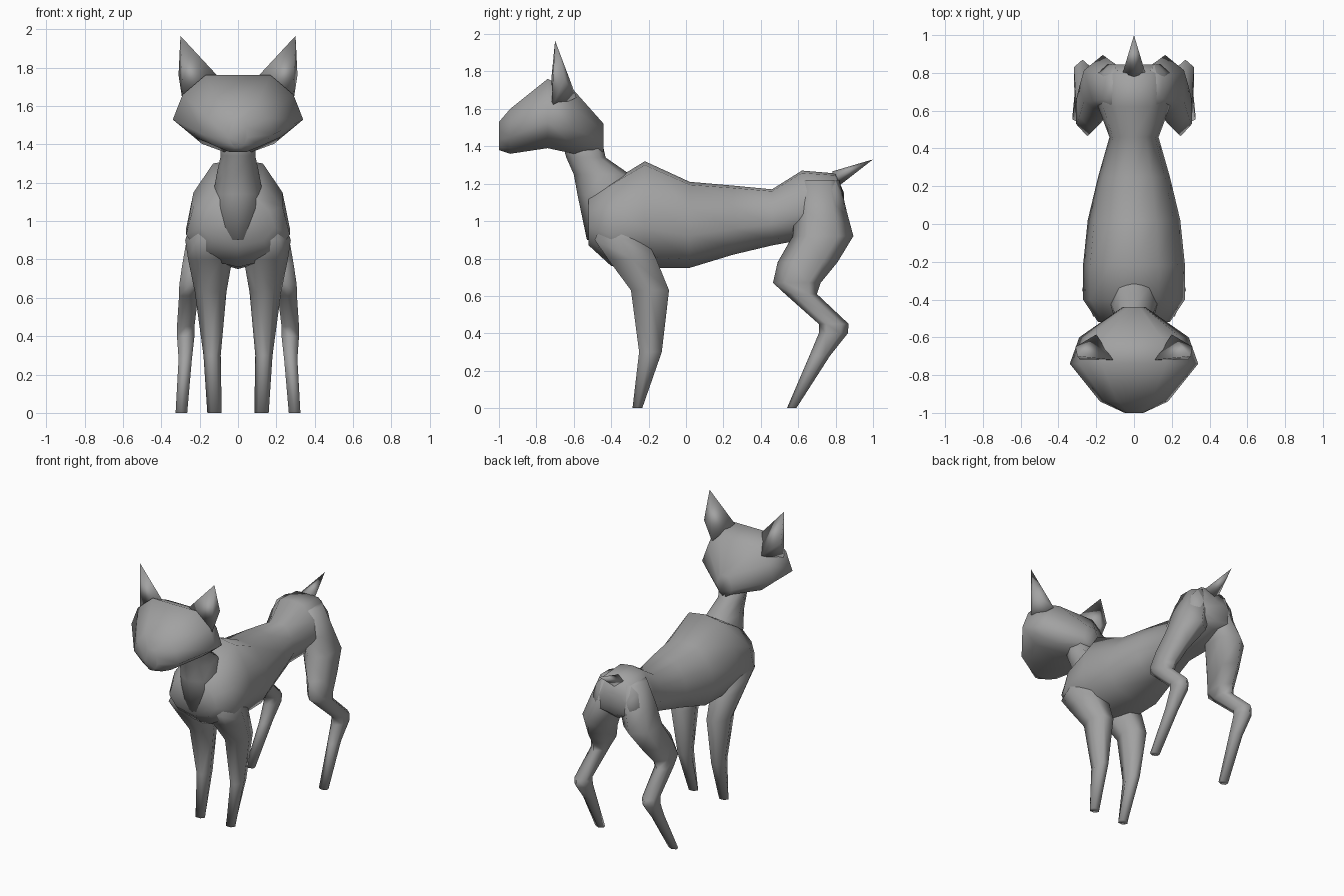
import bpy, bmesh, math

# Dark grey coat
COAT = bpy.data.materials.new("coat")
COAT.diffuse_color = (0.36, 0.36, 0.36, 1)

# Cross-section shapes as (sideways, upward) unit outlines
def circle(n, turn=0.0):
    return [(math.cos(2 * math.pi * (i + turn) / n), math.sin(2 * math.pi * (i + turn) / n)) for i in range(n)]

HEAD = [(0.5, 1), (0.85, 0.45), (1, -0.25), (0.65, -0.75), (0.25, -1),
        (-0.25, -1), (-0.65, -0.75), (-1, -0.25), (-0.85, 0.45), (-0.5, 1)]
BODY = [(0, 1), (0.48, 0.93), (0.86, 0.4), (1, -0.25), (0.7, -0.8),
        (0, -1), (-0.7, -0.8), (-1, -0.25), (-0.86, 0.4), (-0.48, 0.93)]


def finish(name, bm, mirror):
    bmesh.ops.recalc_face_normals(bm, faces=bm.faces)
    me = bpy.data.meshes.new(name)
    bm.to_mesh(me)
    bm.free()
    me.materials.append(COAT)
    me.shade_smooth()
    ob = bpy.data.objects.new(name, me)
    bpy.context.collection.objects.link(ob)
    if mirror:
        ob.modifiers.new("mirror", 'MIRROR').use_mirror_merge = False
    return ob


def skin(name, loops, mirror=False):
    """Join rings of points into a closed tube."""
    bm = bmesh.new()
    rings = [[bm.verts.new(p) for p in loop] for loop in loops]
    n = len(rings[0])
    for a, b in zip(rings, rings[1:]):
        for i in range(n):
            j = (i + 1) % n
            bm.faces.new((a[i], a[j], b[j], b[i]))
    bm.faces.new(rings[0])
    bm.faces.new(rings[-1])
    return finish(name, bm, mirror)


def along_y(name, outline, sections):
    """Sections are (y, bottom, top, half width)."""
    skin(name, [[(w * u, y, (lo + hi) / 2 + v * (hi - lo) / 2) for u, v in outline]
                for y, lo, hi, w in sections])


def along_z(name, outline, sections, mirror=False):
    """Sections are (z, front y, back y, inner x, outer x)."""
    skin(name, [[((x0 + x1) / 2 + u * (x1 - x0) / 2, (y0 + y1) / 2 + v * (y1 - y0) / 2, z)
                 for u, v in outline] for z, y0, y1, x0, x1 in sections], mirror)


def hull(name, points, mirror=False):
    bm = bmesh.new()
    for p in points:
        bm.verts.new(p)
    bmesh.ops.convex_hull(bm, input=bm.verts)
    return finish(name, bm, mirror)


# Torso from chest to rump
along_y("torso", BODY, [
    (-0.52, 0.87, 1.13, 0.19), (-0.40, 0.76, 1.21, 0.27), (-0.22, 0.75, 1.32, 0.27),
    (0.02, 0.75, 1.21, 0.245), (0.25, 0.82, 1.19, 0.19), (0.46, 0.87, 1.17, 0.13),
    (0.62, 0.90, 1.27, 0.19), (0.80, 0.96, 1.255, 0.19), (0.845, 1.0, 1.15, 0.14)])

# Neck
along_z("neck", circle(8), [
    (0.90, -0.53, -0.30, -0.13, 0.13), (1.14, -0.58, -0.24, -0.13, 0.13),
    (1.25, -0.60, -0.30, -0.11, 0.11), (1.34, -0.64, -0.43, -0.09, 0.09),
    (1.48, -0.68, -0.46, -0.10, 0.10)])

# Head with blunt muzzle
along_y("head", HEAD, [
    (-1.0, 1.38, 1.53, 0.05), (-0.94, 1.36, 1.60, 0.18), (-0.74, 1.39, 1.76, 0.34),
    (-0.60, 1.36, 1.70, 0.29), (-0.44, 1.37, 1.52, 0.06)])

# Pointed ears
hull("ears", [(0.30, -0.70, 1.965), (0.11, -0.72, 1.76), (0.285, -0.72, 1.60),
              (0.31, -0.65, 1.76), (0.20, -0.585, 1.66)], mirror=True)

# Short tail
hull("tail", [(0, 1.0, 1.33), (-0.06, 0.80, 1.24), (0.06, 0.80, 1.24),
              (0, 0.78, 1.265), (0, 0.82, 1.19)])

# Front legs with shoulders
along_z("front_legs", circle(6), [
    (1.12, -0.40, -0.22, 0.05, 0.20), (0.90, -0.51, -0.19, 0.04, 0.275),
    (0.80, -0.44, -0.14, 0.03, 0.26), (0.63, -0.31, -0.075, 0.06, 0.225),
    (0.30, -0.26, -0.12, 0.09, 0.18), (0.0, -0.29, -0.23, 0.085, 0.16)], mirror=True)

# Hind legs with thigh, knee and hock
along_z("hind_legs", circle(6, 0.5), [
    (1.22, 0.61, 0.82, 0.03, 0.16), (1.05, 0.58, 0.86, 0.0, 0.235),
    (0.92, 0.57, 0.895, 0.05, 0.28), (0.78, 0.49, 0.81, 0.14, 0.30),
    (0.67, 0.465, 0.72, 0.18, 0.315), (0.61, 0.53, 0.70, 0.20, 0.315),
    (0.45, 0.71, 0.87, 0.22, 0.325), (0.40, 0.71, 0.865, 0.22, 0.325),
    (0.28, 0.66, 0.77, 0.235, 0.315), (0.0, 0.54, 0.59, 0.26, 0.33)], mirror=True)
